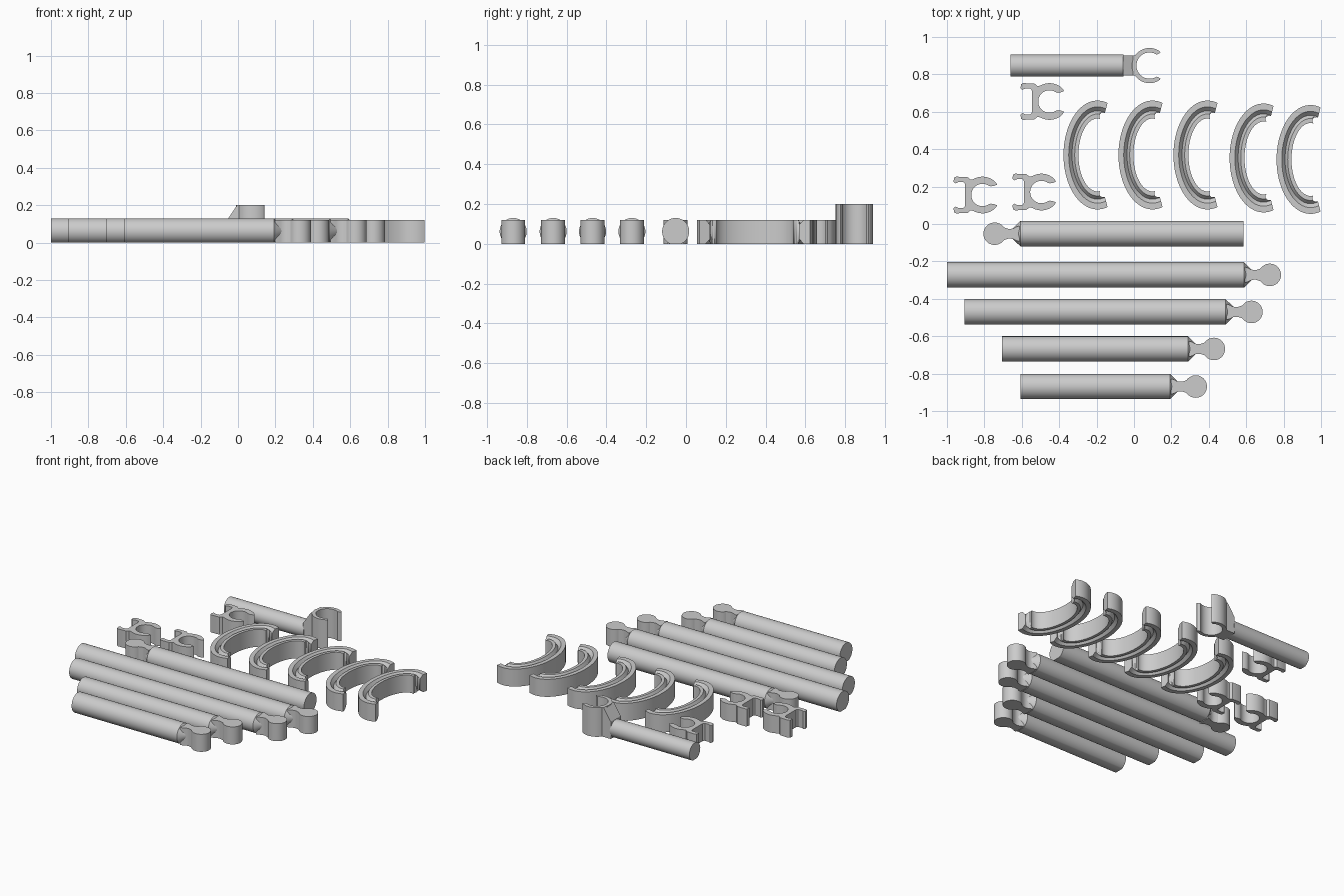
import bpy, bmesh
from math import sin, cos, asin, pi, radians

if "Cube" in bpy.data.objects:
    bpy.data.objects.remove(bpy.data.objects["Cube"])

grey = bpy.data.materials.new("light_grey")
grey.diffuse_color = (0.6, 0.6, 0.6, 1)
grey.use_nodes = True
grey.node_tree.nodes["Principled BSDF"].inputs["Base Color"].default_value = grey.diffuse_color


def finish(bm, name, loc=(0, 0, 0), rot=0):
    bmesh.ops.recalc_face_normals(bm, faces=bm.faces)
    me = bpy.data.meshes.new(name)
    bm.to_mesh(me)
    bm.free()
    me.materials.append(grey)
    ob = bpy.data.objects.new(name, me)
    bpy.context.collection.objects.link(ob)
    ob.location = loc
    ob.rotation_euler.z = rot
    bpy.ops.object.select_all(action='DESELECT')
    ob.select_set(True)
    bpy.context.view_layer.objects.active = ob
    bpy.ops.object.shade_smooth_by_angle(angle=radians(30))
    return ob


def loft(bm, rings):
    """Skin matching rings of points and cap both ends."""
    rows = [[bm.verts.new(p) for p in ring] for ring in rings]
    n = len(rows[0])
    for a, b in zip(rows, rows[1:]):
        for i in range(n):
            j = (i + 1) % n
            bm.faces.new((a[i], a[j], b[j], b[i]))
    bm.faces.new(rows[0])
    bm.faces.new(rows[-1])


def prism(bm, outline, height):
    loft(bm, [[(x, y, z) for x, y in outline] for z in (0, height)])


def arc(r, a0, a1, n, cx=0.0):
    angs = [radians(a0 + (a1 - a0) * i / n) for i in range(n + 1)]
    return [(cx + r * cos(a), r * sin(a)) for a in angs]


def mirrored(half):
    """Close a half outline across the x axis."""
    return half + [(x, -y) for x, y in reversed(half) if abs(y) > 1e-5]


def rod_ring(x, r, cz, scale=1.0, n=40):
    """Circle with a flat underside resting on the floor."""
    a = asin(cz / r)
    pts = []
    for i in range(n + 1):
        t = -a + (pi + 2 * a) * i / n
        pts.append((x, r * cos(t) * scale, cz + r * sin(t) * scale))
    return pts


# Rods with a tapered end, a concave neck and a disc joint
def joint_rod(name, x_end, y, length, rot=0):
    r, cz = 0.068, 0.062
    bm = bmesh.new()
    loft(bm, [rod_ring(-length, r, cz), rod_ring(0, r, cz),
              rod_ring(0.045, r, cz, 0.35)])
    neck = [(0.005, 0.042), (0.02, 0.038), (0.035, 0.030), (0.05, 0.026),
            (0.065, 0.026), (0.08, 0.031)]
    prism(bm, mirrored(neck + arc(0.06, 145, 0, 24, 0.138)), 0.12)
    return finish(bm, name, (x_end, y, 0), rot)


joint_rod("reversed_rod", -0.607, -0.052, 1.192, pi)
for i, (x0, x1, y) in enumerate([(-1.0, 0.588, -0.272), (-0.905, 0.49, -0.47),
                                 (-0.706, 0.289, -0.668), (-0.607, 0.192, -0.869)]):
    joint_rod(f"rod_{i + 1}", x1, y, x1 - x0)

# Handle rod with a tall open grip
bm = bmesh.new()
loft(bm, [rod_ring(-0.66, 0.059, 0.055), rod_ring(-0.055, 0.059, 0.055)])
finish(bm, "handle_rod", (0, 0.847, 0))

bm = bmesh.new()
wedge = [(-0.06, 0), (-0.06, 0.118), (-0.005, 0.2), (0.008, 0.2), (0.008, 0)]
loft(bm, [[(x, y, z) for x, z in wedge] for y in (-0.054, 0.054)])
finish(bm, "grip_wedge", (0, 0.847, 0))

bm = bmesh.new()
tip = [(0.046, 0.062), (0.053, 0.066), (0.058, 0.071)]
prism(bm, mirrored(arc(0.07, 180, 57, 24) + tip + arc(0.094, 54, 180, 28)[:-1]
                   + [(-0.094, 0.001)]), 0.2)
finish(bm, "grip_ring", (0.083, 0.847, 0))

# Small double clips: round jaw on the right, square slot on the left
clip_half = (arc(0.06, 180, 55, 20) + [(0.045, 0.046), (0.066, 0.050), (0.079, 0.056)]
             + arc(0.098, 47, 112, 14)
             + [(-0.055, 0.083), (-0.066, 0.083), (-0.08, 0.096), (-0.14, 0.098),
                (-0.152, 0.092), (-0.155, 0.07), (-0.145, 0.062), (-0.13, 0.069),
                (-0.102, 0.069), (-0.093, 0.058)])
for i, (x, y) in enumerate([(-0.452, 0.655), (-0.81, 0.155), (-0.495, 0.171)]):
    bm = bmesh.new()
    prism(bm, mirrored(clip_half), 0.12)
    finish(bm, f"clip_{i + 1}", (x, y, 0))

# Crescents: grooved section swept round an ellipse, snap holes at both ends
section = [(0, 0), (0, 0.12), (0.35, 0.12), (0.57, 0.098), (0.75, 0.12), (1, 0.12),
           (1, 0), (0.75, 0), (0.57, 0.022), (0.35, 0)]


def crescent_ring(t):
    return [((0.182 - 0.08 * s) * cos(t), (0.291 - 0.096 * s) * sin(t), z)
            for s, z in section]


bm = bmesh.new()
steps = 56
loft(bm, [crescent_ring(radians(73 + 214 * i / steps)) for i in range(steps + 1)])
master = finish(bm, "crescent_1", (-0.195, 0.369, 0))

bm = bmesh.new()
for side in (-1, 1):
    loft(bm, [[(x, y + side * 0.206, z) for x, y in arc(0.02, 0, 345, 23, 0.03)]
              for z in (-0.05, 0.2)])
cutter = finish(bm, "snap_hole_cutter", master.location)
cutter.hide_render = True
mod = master.modifiers.new("snap_holes", 'BOOLEAN')
mod.object = cutter
mod.solver = 'EXACT'
bpy.context.view_layer.objects.active = master
bpy.ops.object.modifier_apply(modifier=mod.name)
bpy.data.objects.remove(cutter)

for i, (x, y) in enumerate([(0.099, 0.369), (0.393, 0.369), (0.693, 0.353),
                            (0.944, 0.345)]):
    ob = bpy.data.objects.new(f"crescent_{i + 2}", master.data)
    ob.location = (x, y, 0)
    bpy.context.collection.objects.link(ob)
